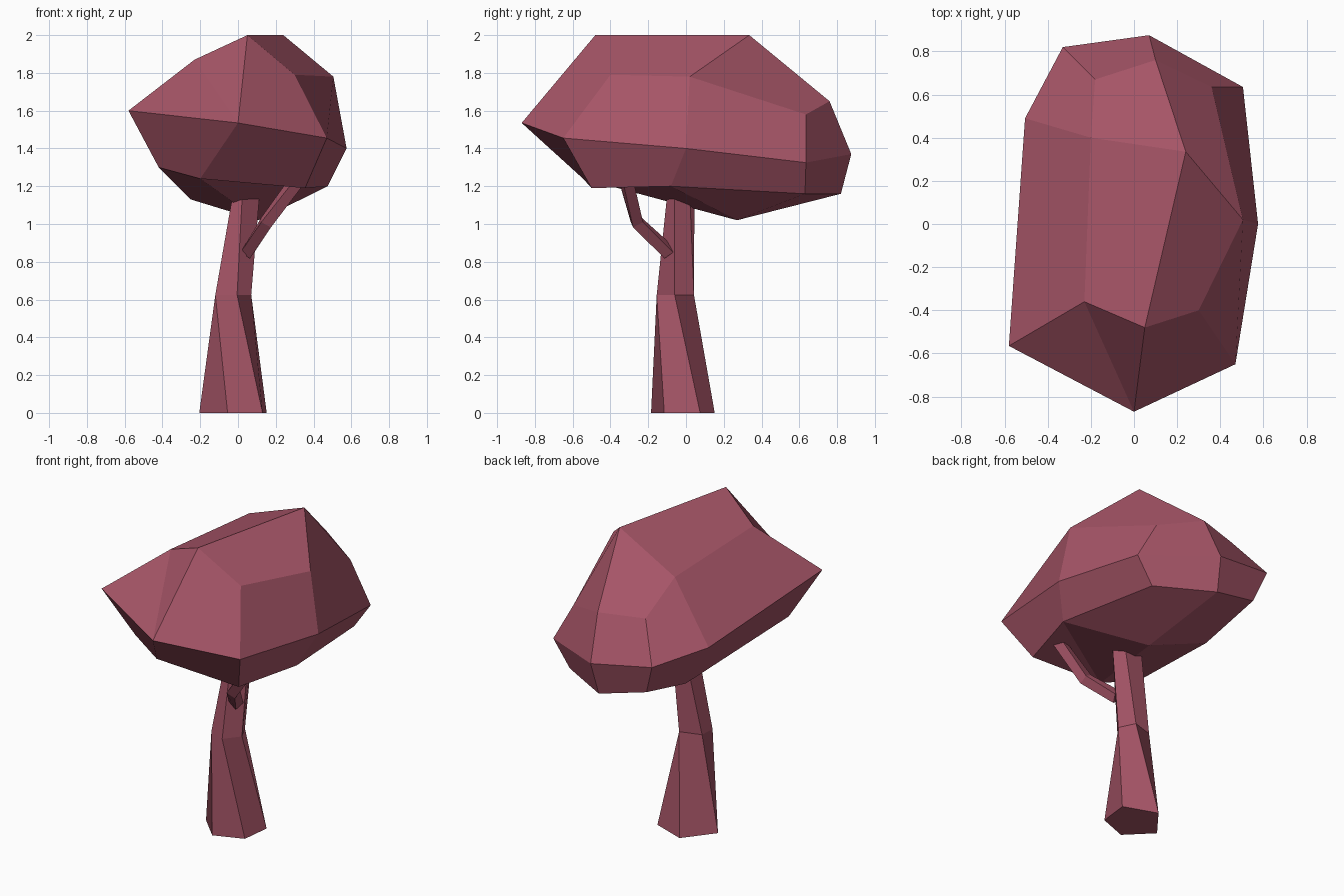
import bpy, bmesh, math
from mathutils import Vector

if "Cube" in bpy.data.objects:
    bpy.data.objects.remove(bpy.data.objects["Cube"])

mat = bpy.data.materials.new("dusty rose")
mat.diffuse_color = (0.38, 0.09, 0.135, 1)
mat.use_nodes = True
mat.node_tree.nodes["Principled BSDF"].inputs["Base Color"].default_value = mat.diffuse_color


def loft(name, rings, tip_top=None, tip_bottom=None, creases=()):
    """Skin equal-length rings; ends are flat caps or quads meeting at a tip.
    Creases are pairs of (ring, index) whose shared face is split between them."""
    bm = bmesh.new()
    vr = [[bm.verts.new(p) for p in r] for r in rings]
    n = len(vr[0])
    for a, b in zip(vr, vr[1:]):
        for i in range(n):
            j = (i + 1) % n
            bm.faces.new((a[i], a[j], b[j], b[i]))
    for ring, tip in ((vr[0], tip_bottom), (vr[-1], tip_top)):
        if tip:
            t = bm.verts.new(tip)
            for i in range(0, n, 2):
                bm.faces.new((t, ring[i], ring[i + 1], ring[(i + 2) % n]))
        else:
            bm.faces.new(ring)
    for (r1, i1), (r2, i2) in creases:
        bmesh.ops.connect_verts(bm, verts=[vr[r1][i1], vr[r2][i2]])
    bmesh.ops.recalc_face_normals(bm, faces=bm.faces)
    me = bpy.data.meshes.new(name)
    bm.to_mesh(me)
    bm.free()
    me.materials.append(mat)
    ob = bpy.data.objects.new(name, me)
    bpy.context.collection.objects.link(ob)
    return ob


# Canopy: faceted boulder shape from three eight-sided rings and two tips
lower = [(-.20, -.545, 1.24), (.355, -.50, 1.19), (.475, -.08, 1.20), (.39, .63, 1.16),
         (.05, .82, 1.16), (-.26, .775, 1.235), (-.25, .36, 1.13), (-.42, -.45, 1.30)]
middle = [(0, -.87, 1.535), (.47, -.65, 1.455), (.575, 0, 1.40), (.505, .635, 1.325),
          (.07, .875, 1.37), (-.33, .82, 1.43), (-.505, .49, 1.48), (-.58, -.565, 1.60)]
upper = [(.05, -.48, 2.0), (.30, -.40, 1.79), (.505, .02, 1.78), (.36, .635, 1.58),
         (.10, .76, 1.65), (-.18, .67, 1.65), (-.20, .40, 1.82), (-.23, -.36, 1.87)]
loft("canopy", [lower, middle, upper], tip_top=(.24, .335, 2.0), tip_bottom=(.11, .27, 1.02),
     creases=[((1, 0), (2, 7)), ((0, 0), (0, 2))])

# Trunk: five-sided, twisting and narrowing upward into the canopy
trunk = {
    0: [(-.055, -.185), (.13, -.115), (.152, .075), (-.06, .152), (-.205, -.034)],
    .625: [(-.12, -.10), (-.005, -.155), (.07, -.06), (.02, .042), (-.115, 0)],
    1.2: [(-.02, -.07), (.025, -.095), (.118, -.06), (.095, .018), (-.01, .045)],
}
loft("trunk", [[(x, y, z) for x, y in r] for z, r in trunk.items()])

# Branch: four-sided bent limb swept along a short path
path = [Vector(p) for p in ((.05, -.09, .85), (.15, -.26, 1.01), (.335, -.325, 1.26))]
rings = []
for i, p in enumerate(path):
    d = (path[min(i + 1, 2)] - path[max(i - 1, 0)]).normalized()
    side = d.cross(Vector((0, 0, 1))).normalized()
    up = side.cross(d)
    angles = [math.radians(a) for a in (0, 90, 180, 270)]
    rings.append([p + .042 * (side * math.cos(a) + up * math.sin(a)) for a in angles])
loft("branch", rings)
